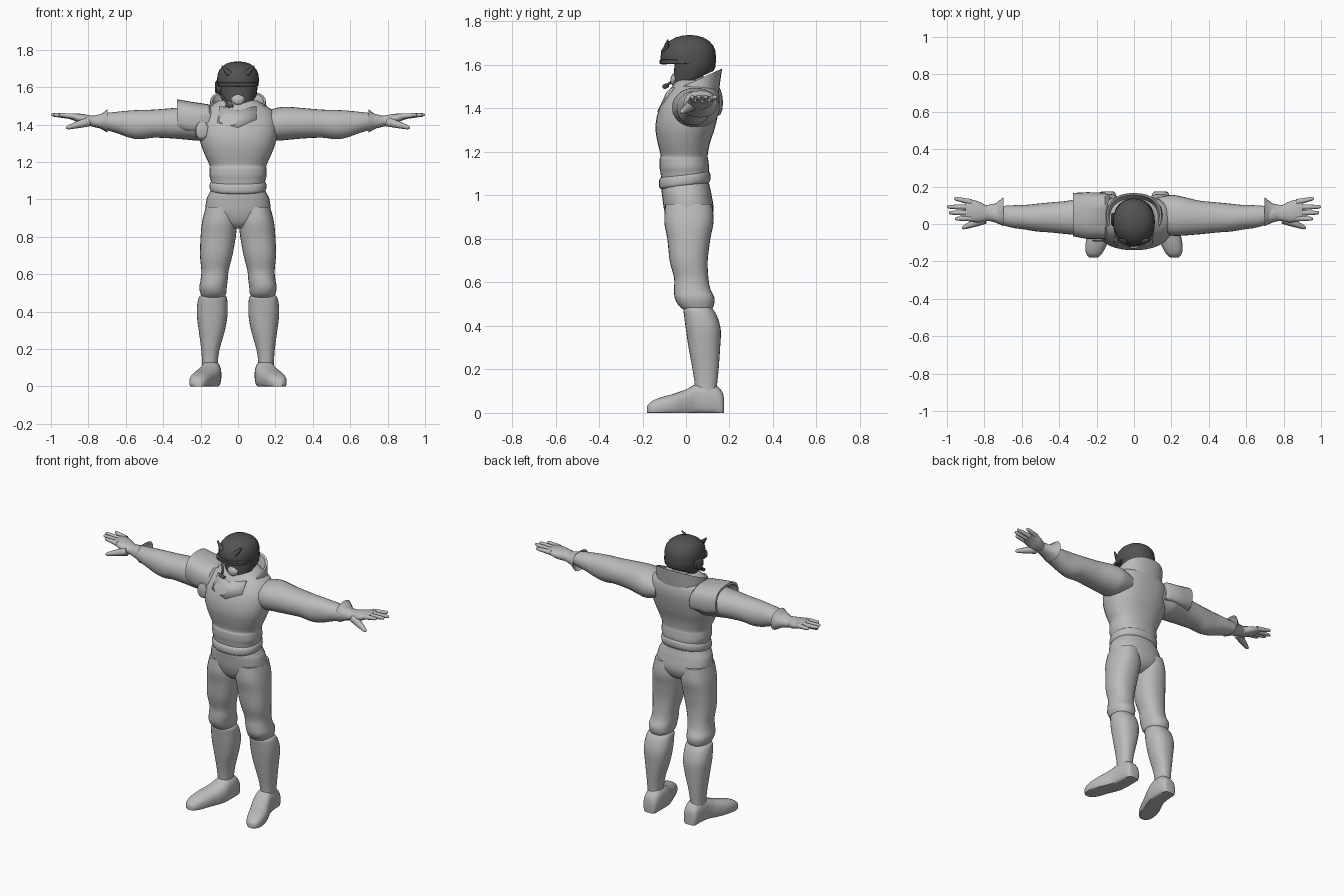
import bpy, bmesh, math
from mathutils import Vector


def material(name, v):
    m = bpy.data.materials.new(name)
    m.diffuse_color = (v, v, v, 1)
    return m


GREY = material("light grey", 0.5)
DARK = material("dark grey", 0.085)


def finish(name, bm, mat, mirror=False, angle=40):
    bmesh.ops.recalc_face_normals(bm, faces=bm.faces)
    me = bpy.data.meshes.new(name)
    bm.to_mesh(me)
    bm.free()
    me.materials.append(mat)
    ob = bpy.data.objects.new(name, me)
    bpy.context.collection.objects.link(ob)
    bpy.ops.object.select_all(action='DESELECT')
    ob.select_set(True)
    bpy.context.view_layer.objects.active = ob
    bpy.ops.object.shade_smooth_by_angle(angle=math.radians(angle))
    if mirror:
        mod = ob.modifiers.new("mirror", 'MIRROR')
        mod.use_mirror_merge = False
    return ob


def smooth_rings(rings, steps):
    # Catmull-Rom interpolation between cross-sections
    out = []
    for i in range(len(rings) - 1):
        quad = [rings[max(0, min(len(rings) - 1, i + k))] for k in (-1, 0, 1, 2)]
        for s in range(steps):
            t = s / steps
            out.append([0.5 * (2 * b + (c - a) * t + (2 * a - 5 * b + 4 * c - d) * t * t
                               + (3 * b - a - 3 * c + d) * t ** 3) for a, b, c, d in zip(*quad)])
    return out + [list(rings[-1])]


def loft(name, mat, axis, rings, mirror=False, steps=4, n=28, power=2.3,
         tilt=0, zmin=None, caps=True, angle=40):
    """Each ring is (position on axis, a0, a1, b0, b1[, tilt]) with a, b the other two axes."""
    rings = [tuple(r) + (tilt,) if len(r) == 5 else r for r in rings]
    if steps > 1:
        rings = smooth_rings(rings, steps)
    bm = bmesh.new()
    loops = []
    for t, a0, a1, b0, b1, k in rings:
        loop = []
        for j in range(n):
            th = 2 * math.pi * j / n
            c, s = math.cos(th), math.sin(th)
            da = (a1 - a0) / 2 * math.copysign(abs(c) ** (2 / power), c)
            db = (b1 - b0) / 2 * math.copysign(abs(s) ** (2 / power), s)
            a, b, p = (a0 + a1) / 2 + da, (b0 + b1) / 2 + db, t + k * db
            co = {'x': (p, a, b), 'y': (a, p, b), 'z': (a, b, p)}[axis]
            if zmin is not None:
                co = (co[0], co[1], max(zmin, co[2]))
            loop.append(bm.verts.new(co))
        loops.append(loop)
    for lo, hi in zip(loops, loops[1:]):
        for j in range(n):
            bm.faces.new((lo[j], lo[(j + 1) % n], hi[(j + 1) % n], hi[j]))
    if caps:
        bm.faces.new(loops[0])
        bm.faces.new(loops[-1])
    return finish(name, bm, mat, mirror, angle)


def sym(rings):
    # (z, half width, front, back[, tilt]) to full ring
    return [(r[0], -r[1], r[1], *r[2:]) for r in rings]


def taper(name, mat, p0, p1, r0, r1, mirror=False):
    # rounded digit or spike between two points
    p0, p1 = Vector(p0), Vector(p1)
    d = p1 - p0
    q = d.to_track_quat('Z', 'Y')
    bm = bmesh.new()
    n, loops = 10, []
    for t, r in ((0, r0), (0.5, (r0 + r1) / 2), (0.88, r1), (0.97, r1 * 0.7), (1, r1 * 0.25)):
        loops.append([bm.verts.new(p0 + d * t + q @ Vector((r * math.cos(2 * math.pi * j / n),
                     r * math.sin(2 * math.pi * j / n), 0))) for j in range(n)])
    for lo, hi in zip(loops, loops[1:]):
        for j in range(n):
            bm.faces.new((lo[j], lo[(j + 1) % n], hi[(j + 1) % n], hi[j]))
    bm.faces.new(loops[0])
    bm.faces.new(loops[-1])
    return finish(name, bm, mat, mirror, 60)


# Torso with waist folds
loft("torso", GREY, 'z', sym([
    (1.04, .138, -.11, .103), (1.10, .146, -.117, .105), (1.13, .153, -.122, .106),
    (1.165, .152, -.122, .102), (1.185, .153, -.117, .10), (1.24, .178, -.13, .11),
    (1.30, .20, -.14, .13), (1.36, .212, -.135, .145), (1.42, .212, -.115, .155),
    (1.47, .19, -.085, .152), (1.50, .15, -.065, .14), (1.53, .10, -.045, .125)]))
# Belt
loft("belt", GREY, 'z', sym([
    (1.042, .138, -.112, .10), (1.05, .149, -.122, .11), (1.07, .152, -.125, .113),
    (1.09, .149, -.122, .11), (1.098, .138, -.112, .10)]), steps=2, tilt=.13)
# Hips and trousers
loft("hips", GREY, 'z', sym([
    (.845, .05, -.05, .06), (.875, .12, -.08, .105), (.93, .172, -.1, .127),
    (1.0, .168, -.11, .118), (1.03, .155, -.113, .112), (1.055, .142, -.112, .106)]))
loft("trouser_leg", GREY, 'z', [
    (.96, .02, .172, -.095, .12), (.88, .006, .192, -.1, .127), (.80, .012, .2, -.086, .112),
    (.70, .03, .203, -.075, .1), (.62, .05, .196, -.055, .103), (.57, .055, .2, -.055, .112),
    (.53, .06, .207, -.052, .13), (.495, .064, .2, -.035, .128), (.47, .078, .19, -.005, .115)],
    mirror=True)
# Boots: shaft and shoe
loft("boot_shaft", GREY, 'z', [
    (.485, .07, .2, -.005, .115), (.475, .06, .21, -.012, .125), (.44, .056, .218, -.008, .145),
    (.38, .056, .22, .0, .16), (.30, .07, .21, .012, .157), (.20, .098, .197, .03, .15),
    (.13, .108, .192, .04, .143), (.09, .108, .192, .04, .143)], mirror=True)
loft("shoe", GREY, 'y', [
    (.175, .115, .165, -.015, .06), (.165, .1, .185, -.02, .10), (.12, .09, .195, -.02, .137),
    (.05, .09, .205, -.02, .133), (.0, .1, .225, -.02, .108), (-.06, .125, .25, -.02, .087),
    (-.12, .15, .26, -.02, .07), (-.16, .172, .255, -.015, .052), (-.18, .195, .237, -.005, .03)],
    mirror=True, zmin=0, power=2.5)
# Arms
loft("arm", GREY, 'x', [
    (.12, -.04, .14, 1.34, 1.46), (.2, -.062, .155, 1.315, 1.488), (.26, -.062, .146, 1.318, 1.495),
    (.35, -.055, .125, 1.326, 1.488), (.45, -.045, .115, 1.33, 1.48), (.52, -.04, .108, 1.322, 1.478),
    (.58, -.03, .102, 1.33, 1.475), (.65, -.02, .1, 1.355, 1.468), (.72, .0, .095, 1.375, 1.46),
    (.78, .025, .09, 1.395, 1.445)], mirror=True, power=2.1)
# Flared glove cuff with an open rim
loft("glove_cuff", GREY, 'x', [
    (.73, .02, .09, 1.39, 1.45), (.705, -.005, .135, 1.365, 1.475), (.698, -.012, .143, 1.358, 1.482),
    (.74, .008, .11, 1.38, 1.448), (.79, .02, .1, 1.392, 1.448)], steps=1, mirror=True, n=16)
# Hands
loft("palm", GREY, 'x', [
    (.75, .025, .09, 1.395, 1.445), (.79, .015, .1, 1.392, 1.45), (.83, .008, .12, 1.4, 1.457),
    (.87, .014, .13, 1.418, 1.46), (.90, .024, .128, 1.43, 1.458)], mirror=True, n=18)
for i, (x0, y0, x1, y1) in enumerate([(.87, .03, .958, .028), (.88, .06, .99, .06),
                                      (.88, .09, 1.0, .092), (.87, .117, .962, .137)]):
    taper(f"finger_{i + 1}", GREY, (x0, y0, 1.443), (x1, y1, 1.453), .016, .010, True)
taper("thumb", GREY, (.80, .025, 1.415), (.918, -.022, 1.382), .026, .012, True)

# Single shoulder guard: open shell over one upper arm
loft("shoulder_guard", GREY, 'x', [
    (-.13, -.06, .15, 1.33, 1.48), (-.155, -.08, .168, 1.33, 1.508), (-.25, -.08, .17, 1.33, 1.522),
    (-.325, -.066, .166, 1.35, 1.535), (-.325, -.054, .154, 1.36, 1.52), (-.25, -.05, .14, 1.36, 1.49)],
    steps=1, zmin=1.365, power=2.6)
# Guard strap at the front of the armpit
loft("guard_strap", GREY, 'y', [
    (-.05, -.23, -.155, 1.31, 1.42), (-.088, -.225, -.158, 1.325, 1.415),
    (-.094, -.215, -.165, 1.335, 1.405)], steps=1, n=14)

# Collar standing high behind the neck
loft("collar", GREY, 'z', sym([
    (1.43, .16, -.105, .15, .3), (1.475, .155, -.088, .158, .42), (1.528, .148, -.075, .166, .46),
    (1.526, .136, -.064, .154, .46), (1.46, .11, -.05, .13, .3)]), steps=1)
# Folded bib at the front of the collar
bm = bmesh.new()
P = [(-.1, -.062, 1.5), (0, -.09, 1.475), (.1, -.062, 1.5), (.1, -.105, 1.43), (0, -.132, 1.385), (-.11, -.108, 1.41)]
v = [bm.verts.new(p) for p in P]
for f in ((0, 1, 4, 5), (1, 2, 3, 4)):
    bm.faces.new([v[i] for i in f])
bib = finish("bib", bm, GREY)
bib.modifiers.new("thickness", 'SOLIDIFY').thickness = .012

# Neck and lower face
loft("neck", GREY, 'z', sym([(1.45, .075, -.03, .09), (1.52, .065, -.035, .08), (1.55, .06, -.035, .08)]))
loft("chin", GREY, 'z', sym([
    (1.505, .015, -.06, -.02), (1.515, .032, -.07, 0), (1.535, .04, -.072, 0),
    (1.55, .035, -.066, 0), (1.56, .015, -.06, 0)]), n=16)

# Helmet: tilted lower edge, recessed face, overhanging brow and dome
loft("helmet", DARK, 'z', sym([
    (1.53, .078, -.058, .127, .46), (1.56, .1, -.058, .135, .3), (1.613, .106, -.052, .136, .0),
    (1.606, .109, -.112, .137, .03), (1.635, .112, -.117, .138, .02), (1.665, .11, -.114, .135, 0),
    (1.69, .101, -.098, .125, 0), (1.71, .085, -.076, .106, 0), (1.725, .064, -.05, .082, 0),
    (1.734, .038, -.02, .052, 0), (1.737, .012, .008, .026, 0)]), steps=1, power=2.1)
# Brow rim and small horns
loft("brow_rim", DARK, 'z', sym([
    (1.604, .098, -.116, .05), (1.606, .105, -.121, .05), (1.622, .106, -.122, .05),
    (1.626, .1, -.115, .05)]), steps=1, power=2.4)
taper("horn", DARK, (.045, -.092, 1.668), (.087, -.083, 1.716), .017, .005, True)
# Ear disc and microphone on one side
loft("ear_disc", DARK, 'x', [(-.09, -.01, .06, 1.565, 1.635), (-.116, -.01, .06, 1.565, 1.635),
                             (-.124, .0, .05, 1.575, 1.625)], steps=1, n=16)
taper("microphone_boom", DARK, (-.095, -.02, 1.56), (-.05, -.088, 1.506), .006, .006)
taper("microphone", DARK, (-.065, -.088, 1.505), (-.025, -.1, 1.5), .011, .011)
